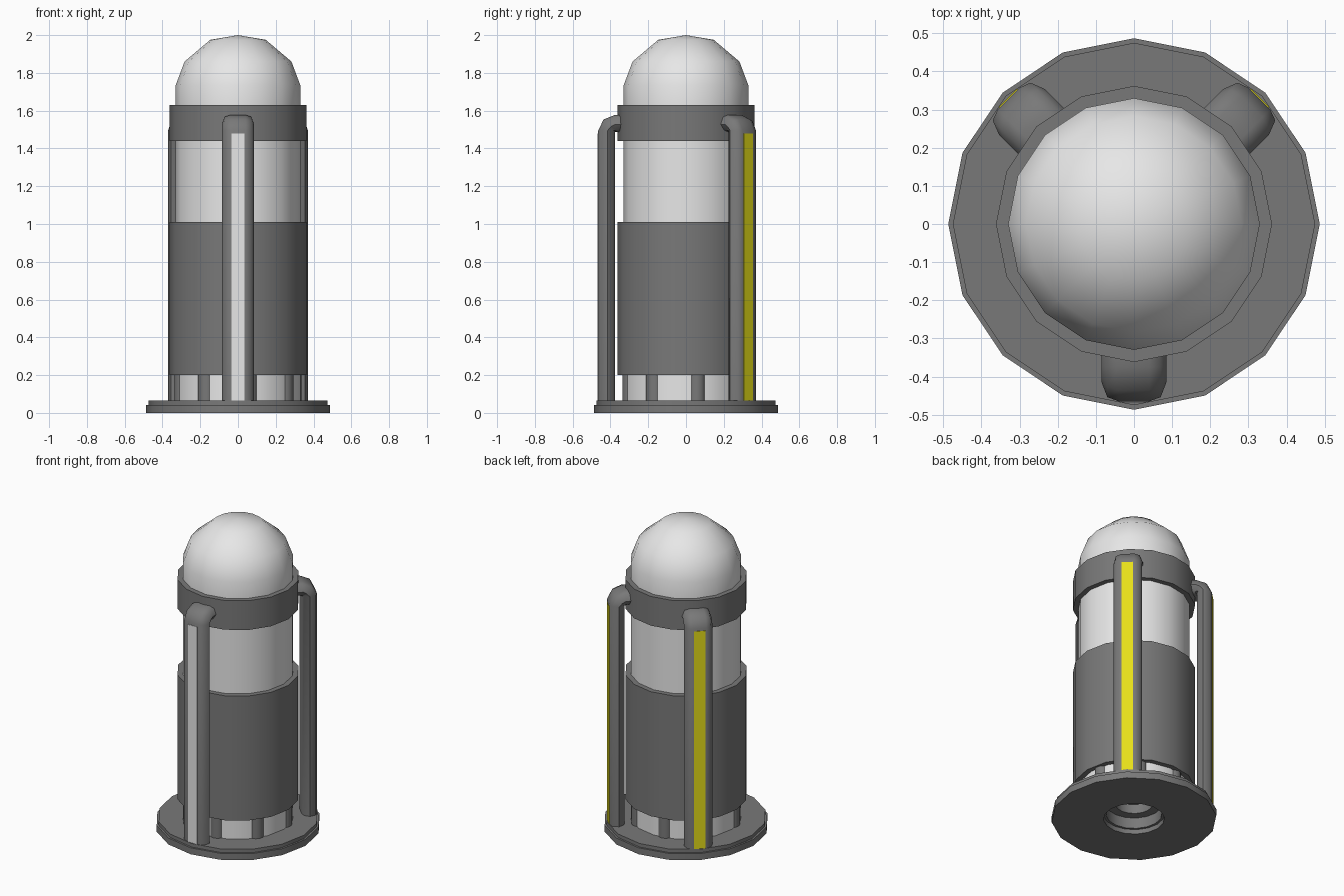
import bpy, bmesh, math
from mathutils import Matrix, Vector

if "Cube" in bpy.data.objects:
    bpy.data.objects.remove(bpy.data.objects["Cube"])

SIDES = 16


def material(name, rgb):
    m = bpy.data.materials.new(name)
    m.diffuse_color = (*rgb, 1)
    m.use_nodes = True
    m.node_tree.nodes["Principled BSDF"].inputs["Base Color"].default_value = m.diffuse_color
    return m


LIGHT = material("light grey", (0.8, 0.8, 0.8))
DARK = material("dark grey", (0.19, 0.19, 0.19))
YELLOW = material("yellow", (0.80, 0.74, 0.01))


def finish(bm, name, mat, angle=40):
    bmesh.ops.remove_doubles(bm, verts=bm.verts, dist=1e-5)
    bmesh.ops.recalc_face_normals(bm, faces=bm.faces)
    me = bpy.data.meshes.new(name)
    bm.to_mesh(me)
    bm.free()
    me.materials.append(mat)
    ob = bpy.data.objects.new(name, me)
    bpy.context.collection.objects.link(ob)
    bpy.ops.object.select_all(action='DESELECT')
    ob.select_set(True)
    bpy.context.view_layer.objects.active = ob
    bpy.ops.object.shade_smooth_by_angle(angle=math.radians(angle))
    return ob


def lathe(name, profile, mat, closed=False, angle=40):
    """Spin an (r, z) profile about the z axis."""
    bm = bmesh.new()
    vs = [bm.verts.new((r, 0, z)) for r, z in profile]
    edges = [bm.edges.new(p) for p in zip(vs, vs[1:])]
    if closed:
        edges.append(bm.edges.new((vs[-1], vs[0])))
    bmesh.ops.spin(bm, geom=vs + edges, cent=(0, 0, 0), axis=(0, 0, 1),
                   angle=math.tau, steps=SIDES)
    return finish(bm, name, mat, angle)


# base plate with a stepped recess underneath
lathe("base_plate", [(0, .16), (.11, .16), (.11, .1), (.165, .1), (.165, .03),
                     (.18, .03), (.18, 0), (.487, 0), (.487, .042),
                     (.475, .042), (.475, .065), (.2, .065)], DARK)

# inner body, skirt, collar and dome
lathe("inner_body", [(.2, .065), (.33, .065), (.33, 1.6), (0, 1.6)], LIGHT)
lathe("lower_skirt", [(.32, .2), (.362, .2), (.362, 1.01), (.32, 1.01)], DARK, True)
lathe("collar", [(.32, 1.44), (.362, 1.44), (.362, 1.63), (.32, 1.63)], DARK, True)
lathe("dome", [(.33, 1.6), (.33, 1.735), (.283, 1.86), (.147, 1.975), (0, 2)],
      LIGHT, angle=60)

# short columns around the foot of the body
bm = bmesh.new()
for i in range(8):
    a = math.radians(11.25 + 45 * i - 90)
    bmesh.ops.create_cone(bm, cap_ends=True, segments=12, radius1=.046, radius2=.046,
                          depth=.15, matrix=Matrix.Translation(
                              (.297 * math.cos(a), .297 * math.sin(a), .135)))
finish(bm, "foot_columns", DARK)

# post cross-section: (sideways, outward)
HALF = [(.04, .045), (.07, .034), (.085, -.005), (.065, -.035), (.04, -.045)]
SECTION = HALF + [(-s, d) for s, d in reversed(HALF)]
# path stations: (radius, height, outward direction in the radius/height plane)
STATIONS = [(.42, .06, 1, 0), (.42, 1.495, 1, 0), (.40, 1.52, .8, .75),
            (.375, 1.533, 0, 1), (.33, 1.533, 0, 1)]


def post(name, degrees):
    bm = bmesh.new()
    rot = Matrix.Rotation(math.radians(degrees), 3, 'Z')
    rings = []
    for r, z, dr, dz in STATIONS:
        rings.append([bm.verts.new(rot @ Vector((r + d * dr, s, z + d * dz)))
                      for s, d in SECTION])
    n = len(SECTION)
    for a, b in zip(rings, rings[1:]):
        for i in range(n):
            j = (i + 1) % n
            bm.faces.new((a[i], a[j], b[j], b[i]))
    bm.faces.new(rings[0])
    bm.faces.new(rings[-1])
    finish(bm, name, DARK, 50)


def strip(name, degrees, mat):
    bm = bmesh.new()
    m = (Matrix.Rotation(math.radians(degrees), 4, 'Z')
         @ Matrix.Translation((.465, 0, .7725))
         @ Matrix.Diagonal((.006, .068, 1.415, 1)))
    bmesh.ops.create_cube(bm, size=1, matrix=m)
    finish(bm, name, mat)


# three bent posts, each with a coloured strip on its outer face
for label, deg, mat in (("front", -90, LIGHT), ("back_right", 45, YELLOW),
                        ("back_left", 135, YELLOW)):
    post(label + "_post", deg)
    strip(label + "_strip", deg, mat)
